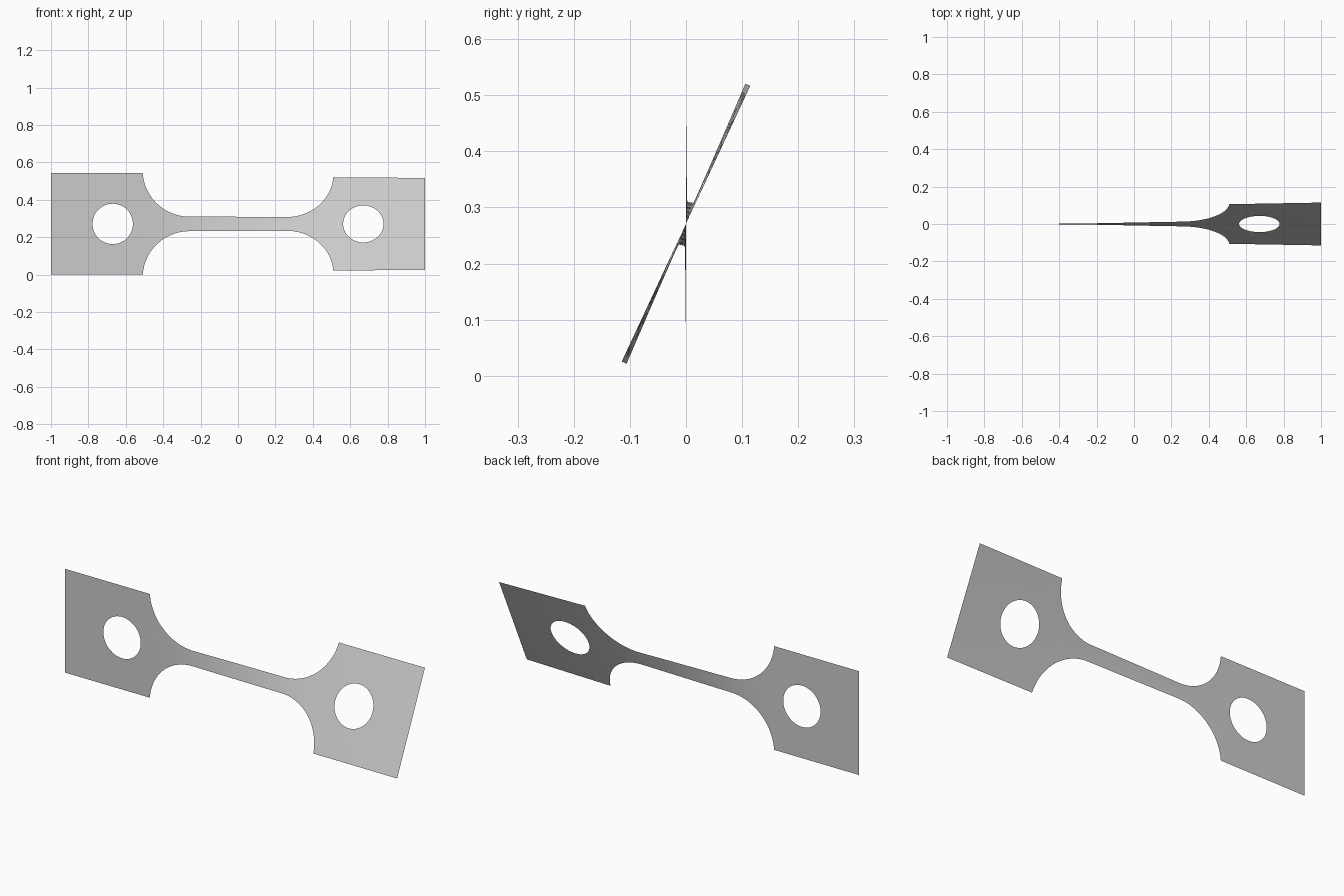
import bpy
import bmesh
from math import sin, cos, acos, pi, radians

cube = bpy.data.objects.get("Cube")
if cube:
    bpy.data.objects.remove(cube, do_unlink=True)

# Main dimensions of the flat test strip
GRIP, NECK, FILLET = 0.271, 0.039, 0.25
NECK_END, HOLE_X, HOLE_R = 0.26, 0.67, 0.108
TWIST = radians(25)
ROWS = 5


def span(start, end, steps):
    return [start + (end - start) * i / steps for i in range(steps + 1)]


# Half profile as columns: (x, outer half height, inner half height at the hole)
half = [(x, NECK, 0) for x in span(0, NECK_END, 12)]
arc_end = acos((NECK + FILLET - GRIP) / FILLET)
for a in span(0, arc_end, 24)[1:]:
    half.append((NECK_END + FILLET * sin(a), NECK + FILLET * (1 - cos(a)), 0))
half += [(x, GRIP, 0) for x in span(half[-1][0], HOLE_X - HOLE_R, 2)[1:-1]]
half += [(HOLE_X - HOLE_R * cos(a), GRIP, HOLE_R * sin(a)) for a in span(0, pi, 24)]
half += [(x, GRIP, 0) for x in span(HOLE_X + HOLE_R, 1, 6)[1:]]
columns = [(-x, h, g) for x, h, g in reversed(half[1:])] + half

# Twist builds up fastest where the strip is narrow; the left grip is held still
angles = [0.0]
for (x0, h0, _), (x1, h1, _) in zip(columns, columns[1:]):
    rate = 2 / (h0 + h1) if x0 > -NECK_END - FILLET else 0
    angles.append(angles[-1] + (x1 - x0) * rate)
angles = [a * TWIST / angles[-1] for a in angles]

# Upper and lower halves of the twisted sheet, joined along the middle
bm = bmesh.new()
for side in (1, -1):
    grid = []
    for (x, h, g), a in zip(columns, angles):
        heights = [side * r for r in span(g, h, ROWS)]
        grid.append([bm.verts.new((x, r * sin(a), GRIP + r * cos(a))) for r in heights])
    for left, right in zip(grid, grid[1:]):
        for i in range(ROWS):
            quad = [left[i], right[i], right[i + 1], left[i + 1]]
            bm.faces.new(quad if side > 0 else quad[::-1])
bmesh.ops.remove_doubles(bm, verts=bm.verts, dist=0.00001)
for face in bm.faces:
    face.smooth = True

mesh = bpy.data.meshes.new("twisted_test_strip")
bm.to_mesh(mesh)
bm.free()
strip = bpy.data.objects.new("twisted_test_strip", mesh)
bpy.context.collection.objects.link(strip)

# Plain grey finish
grey = bpy.data.materials.new("light_grey")
grey.use_nodes = True
colour = (0.6, 0.6, 0.6, 1)
grey.diffuse_color = colour
grey.node_tree.nodes["Principled BSDF"].inputs["Base Color"].default_value = colour
mesh.materials.append(grey)
